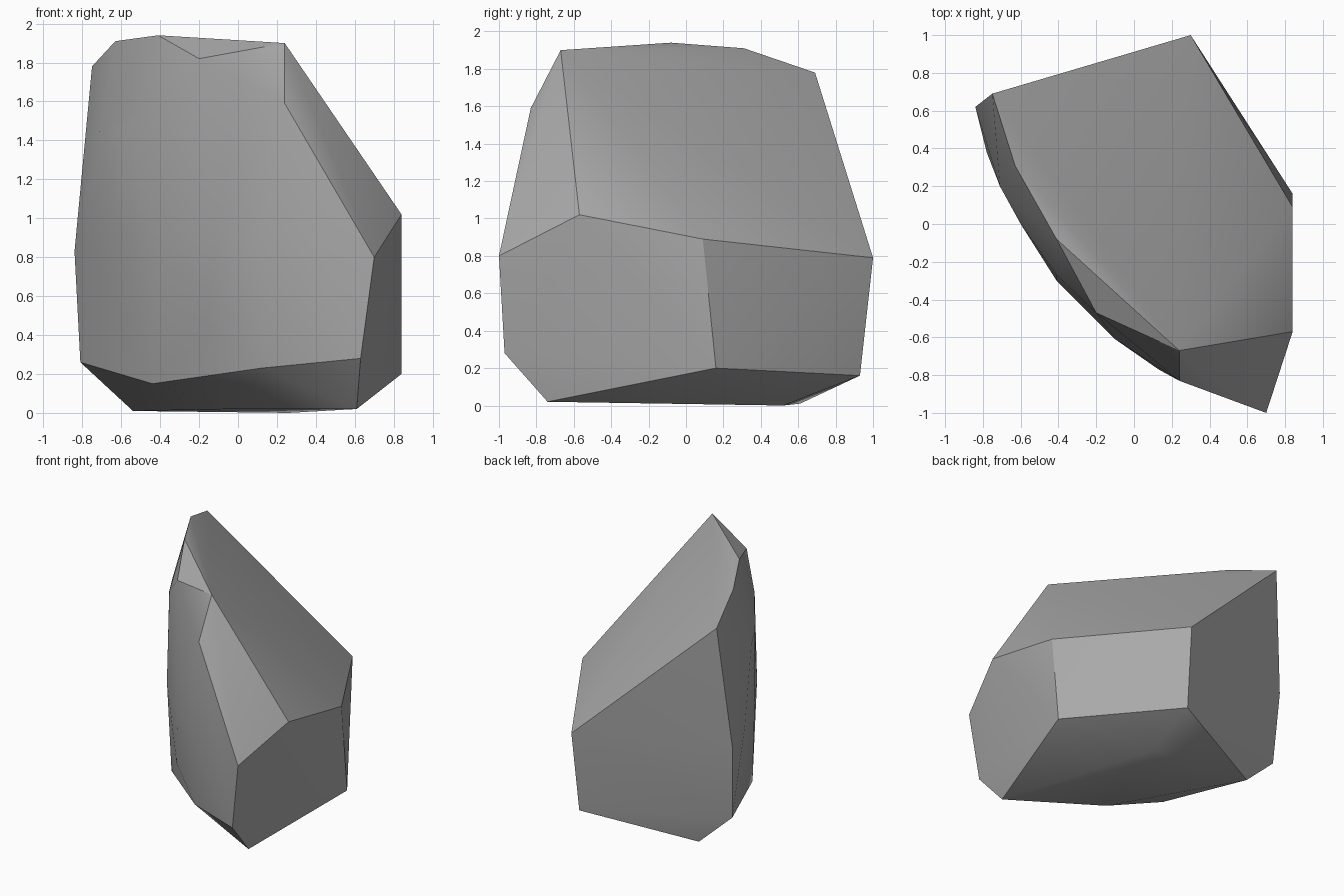
import bpy
import bmesh
import math

default_cube = bpy.data.objects.get("Cube")
if default_cube:
    bpy.data.objects.remove(default_cube, do_unlink=True)


def make_material(name, colour):
    material = bpy.data.materials.new(name)
    material.use_nodes = True
    material.diffuse_color = colour
    shader = material.node_tree.nodes["Principled BSDF"]
    shader.inputs["Base Color"].default_value = colour
    shader.inputs["Roughness"].default_value = 0.9
    return material


def hull_object(name, corner_groups, material, sharp_angle):
    """Wrap the corner points in a convex hull and shade it smooth by angle."""
    bm = bmesh.new()
    for corners in corner_groups:
        for corner in corners:
            bm.verts.new(corner)
    hull = bmesh.ops.convex_hull(bm, input=bm.verts)
    inside = [v for v in hull["geom_interior"] if isinstance(v, bmesh.types.BMVert)]
    bmesh.ops.delete(bm, geom=inside, context="VERTS")
    bmesh.ops.recalc_face_normals(bm, faces=bm.faces)
    mesh = bpy.data.meshes.new(name)
    bm.to_mesh(mesh)
    bm.free()
    mesh.materials.append(material)
    rock = bpy.data.objects.new(name, mesh)
    bpy.context.collection.objects.link(rock)
    bpy.ops.object.select_all(action="DESELECT")
    rock.select_set(True)
    bpy.context.view_layer.objects.active = rock
    bpy.ops.object.shade_smooth_by_angle(angle=math.radians(sharp_angle))
    return rock


# Rim of the slanted top face
crest = [(-.75, .69, 1.78), (-.63, .31, 1.91), (-.41, -.08, 1.94), (.24, -.67, 1.9)]
shoulder = [(.84, -.57, 1.02), (.84, .09, .89), (.3, 1, .79)]

# Rounded front, from the upper chips down to the belly and the foot
upper_front = [(-.2, -.47, 1.82), (.24, -.83, 1.59), (-.41, -.27, 1.6),
               (-.6, 0, 1.45), (-.71, .2, 1.45)]
belly = [(-.84, .62, .83), (-.78, .38, .9), (-.6, 0, .9), (-.41, -.3, .9),
         (-.1, -.61, .9), (.13, -.77, .8), (.7, -1, .8)]
foot = [(-.81, .58, .26), (-.44, -.2, .15), (-.15, -.55, .42),
        (.12, -.71, .23), (.63, -.97, .28)]

# Underside and lower back corners
base = [(.61, -.74, .02), (-.02, -.33, .02), (-.54, .61, .01), (.26, .52, 0)]
lower_back = [(.84, .16, .2), (.28, .93, .16)]

stone_grey = make_material("stone grey", (0.4, 0.4, 0.4, 1))
hull_object("boulder", [crest, shoulder, upper_front, belly, foot, base, lower_back],
            stone_grey, sharp_angle=30)
